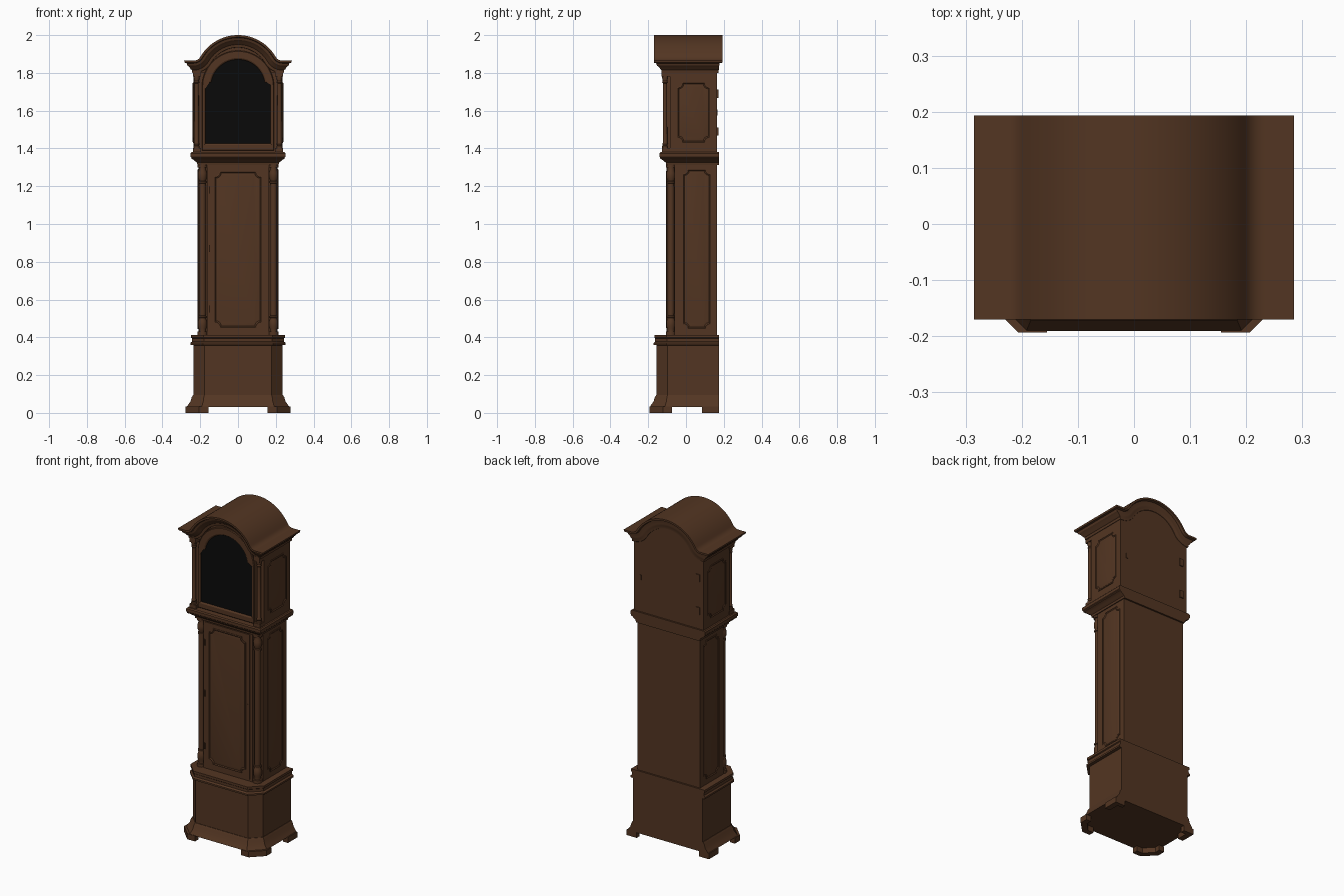
import bpy, bmesh, math
from math import sin, cos, radians, pi

if "Cube" in bpy.data.objects:
    bpy.data.objects.remove(bpy.data.objects["Cube"])


def material(name, rgb):
    m = bpy.data.materials.new(name)
    m.diffuse_color = (*rgb, 1)
    m.use_nodes = True
    m.node_tree.nodes["Principled BSDF"].inputs["Base Color"].default_value = m.diffuse_color
    return m


WOOD = material("dark_wood", (0.086, 0.036, 0.016))
BLACK = material("black_glass", (0.003, 0.003, 0.003))


def finish(name, bm, mat=WOOD):
    bmesh.ops.recalc_face_normals(bm, faces=bm.faces)
    me = bpy.data.meshes.new(name)
    bm.to_mesh(me)
    bm.free()
    ob = bpy.data.objects.new(name, me)
    me.materials.append(mat)
    bpy.context.collection.objects.link(ob)
    return ob


def loft(name, loops, mat=WOOD, caps=(True, True)):
    """Join closed loops of equal length, optionally capping both ends."""
    bm = bmesh.new()
    rings = [[bm.verts.new(p) for p in lp] for lp in loops]
    n = len(rings[0])
    for a, b in zip(rings, rings[1:]):
        for i in range(n):
            j = (i + 1) % n
            bm.faces.new((a[i], a[j], b[j], b[i]))
    if caps[0]:
        bm.faces.new(rings[0])
    if caps[1]:
        bm.faces.new(rings[-1])
    return finish(name, bm, mat)


def box(name, x0, x1, y0, y1, z0, z1, mat=WOOD):
    pts = [(x0, y0), (x1, y0), (x1, y1), (x0, y1)]
    return loft(name, [[(x, y, z) for x, y in pts] for z in (z0, z1)], mat)


def outline(hw, yf, yb, ch, o, z):
    """Plan outline with cut front corners, grown by o on front and sides."""
    hw, yf = hw + o, yf - o
    ch = ch + o * 0.586 if ch else 0
    if not ch:
        return [(-hw, yf, z), (hw, yf, z), (hw, yb, z), (-hw, yb, z)]
    return [(-hw + ch, yf, z), (hw - ch, yf, z), (hw, yf + ch, z),
            (hw, yb, z), (-hw, yb, z), (-hw, yf + ch, z)]


def stack(name, plan, profile):
    return loft(name, [outline(*plan, o, z) for z, o in profile])


def turned(name, x, y, profile, seg=20):
    return loft(name, [[(x + r * cos(2 * pi * i / seg), y + r * sin(2 * pi * i / seg), z)
                        for i in range(seg)] for z, r in profile])


def panel(name, c, hw, z0, z1, n, place):
    """Raised panel with scooped corners; place(u, z, height) maps to 3D."""
    def ring(s, h):
        w, hh, zc = hw - s, (z1 - z0) / 2 - s, (z0 + z1) / 2
        pts = []
        for sx, sz, a0 in ((1, 1, 270), (-1, 1, 0), (-1, -1, 90), (1, -1, 180)):
            for k in range(5):
                a = radians(a0 - 90 * k / 4)
                pts.append(place(c + sx * w + n * cos(a), zc + sz * hh + n * sin(a), h))
        return pts
    loft(name, [ring(0, -0.002), ring(0, 0.003), ring(0.004, 0.005),
                ring(0.009, 0.001), ring(0.016, 0.003)], caps=(False, True))


# Base with cut corners, skirt and top moulding
BASE = (0.235, -0.155, 0.175, 0.058)
stack("base_box", BASE, [(0.08, 0), (0.36, 0)])
stack("base_skirt", BASE, [(0.032, 0.036), (0.045, 0.028), (0.06, 0.017),
                           (0.083, 0.010), (0.094, 0.003), (0.094, 0)])
stack("base_top_moulding", BASE, [(0.358, 0), (0.36, 0.017), (0.37, 0.017), (0.378, 0.008),
                                  (0.394, 0.008), (0.398, 0.013), (0.412, 0.013)])

# Bracket feet
FRONT = [(0.155, -0.193), (0.207, -0.193), (0.277, -0.123), (0.277, -0.075),
         (0.243, -0.075), (0.243, -0.108), (0.194, -0.16), (0.155, -0.16)]
BACK = [(0.277, 0.085), (0.277, 0.175), (0.21, 0.175), (0.21, 0.15), (0.243, 0.15), (0.243, 0.085)]
for s, side in ((-1, "left"), (1, "right")):
    for pts, pos in ((FRONT, "front"), (BACK, "back")):
        loft(f"{pos}_foot_{side}", [[(s * x, y, z) for x, y in pts] for z in (0, 0.034)])

# Trunk with rebated corners, door and panels
T = [(0.165, -0.098), (0.165, -0.06), (0.21, -0.06), (0.21, 0.165)]
T = T + [(-x, y) for x, y in reversed(T)]
loft("trunk", [[(x, y, z) for x, y in T] for z in (0.40, 1.33)])
box("trunk_door", -0.15, 0.15, -0.102, -0.09, 0.425, 1.305)
panel("trunk_door_panel", 0, 0.125, 0.45, 1.28, 0.028, lambda u, z, h: (u, -0.102 - h, z))
for i, z in enumerate((0.55, 0.87, 1.18)):
    turned(f"trunk_hinge_{i}", -0.152, -0.102, [(z - 0.018, 0.005), (z + 0.018, 0.005)], 8)
box("trunk_keyhole_plate", 0.132, 0.142, -0.104, -0.10, 0.84, 0.88)

# Turned profiles for the corner columns
half = [(0.41, 0.026), (0.43, 0.026), (0.432, 0.019), (0.445, 0.019), (0.46, 0.024), (0.485, 0.023),
        (0.502, 0.017), (0.504, 0.022), (0.513, 0.022), (0.515, 0.017)]
trunk_col = half + [(0.53, 0.018), (1.195, 0.018)] + [(1.73 - z, r) for z, r in reversed(half)]
hood_col = [(1.40, 0.016), (1.412, 0.016), (1.416, 0.012), (1.424, 0.015), (1.43, 0.012),
            (1.745, 0.011), (1.75, 0.015), (1.757, 0.012), (1.775, 0.016), (1.782, 0.016)]

# Waist moulding carrying the hood
stack("waist_moulding", (0.235, -0.125, 0.175, 0),
      [(1.312, -0.02), (1.325, -0.018), (1.335, -0.005), (1.342, 0.003), (1.346, 0.012),
       (1.352, 0.012), (1.356, 0.016), (1.374, 0.016), (1.38, 0.010)])

# Hood body
box("hood_body", -0.235, 0.235, -0.085, 0.165, 1.375, 1.81)

# Side parts, both sides alike
for s, side in ((-1, "left"), (1, "right")):
    turned(f"trunk_column_{side}", s * 0.188, -0.08, trunk_col)
    turned(f"hood_column_{side}", s * 0.219, -0.111, hood_col)
    x0, x1 = sorted((s * 0.195, s * 0.237))
    box(f"hood_column_foot_{side}", x0, x1, -0.128, -0.08, 1.375, 1.402)
    box(f"hood_column_cap_{side}", x0, x1, -0.130, -0.08, 1.78, 1.81)
    panel(f"trunk_side_panel_{side}", 0.057, 0.073, 0.445, 1.29, 0.024,
          lambda u, z, h: (s * (0.21 + h), u, z))
    panel(f"hood_side_panel_{side}", 0.04, 0.087, 1.43, 1.75, 0.026,
          lambda u, z, h: (s * (0.235 + h), u, z))


# Arched hood door and its dark glass
def arch(hw, z0, zs, r, o, y, a0):
    pts = [(hw + o, z0 - o), (hw + o, zs + o)]
    for k in range(33):
        a = radians(a0 + (180 - 2 * a0) * k / 32)
        pts.append(((r + o) * cos(a), 1.727 + (r + o) * sin(a)))
    pts += [(-hw - o, zs + o), (-hw - o, z0 - o)]
    return [(x, y, z) for x, z in pts]


def inner(o, y):
    return arch(0.171, 1.426, 1.75, 0.144, o, y, 9.2)


def outer(o, y):
    return arch(0.191, 1.388, 1.70, 0.191, o, y, 0.5)


loft("hood_door_frame", [outer(0, -0.08), outer(0, -0.114), outer(-0.004, -0.118),
                         inner(0.008, -0.118), inner(0.003, -0.115), inner(0, -0.109)],
     caps=(False, True))
loft("hood_glass", [inner(0, -0.108), inner(0, -0.1105)], BLACK)

# Arched roof: an ogee curve with a cornice stepping in under it
R, SR, CZ = 0.23, 0.04, 1.77


def roof_curve(d, xe, y):
    right = [(xe, CZ + (R + SR) * 0.5 - SR - d)]
    for k in range(7):
        a = radians(270 - 60 * k / 6)
        right.append(((R + SR) * cos(radians(30)) + (SR + d) * cos(a),
                      CZ + (R + SR) * 0.5 + (SR + d) * sin(a)))
    for k in range(1, 17):
        a = radians(30 + 60 * k / 16)
        right.append(((R - d) * cos(a), CZ + (R - d) * sin(a)))
    pts = right + [(-x, z) for x, z in reversed(right[:-1])]
    return [(x, y, z) for x, z in pts]


# offset below the top, end x, front y, back y
STEPS = [(0, 0.285, -0.17, 0.193), (0.011, 0.283, -0.17, 0.193), (0.014, 0.272, -0.158, 0.178),
         (0.026, 0.268, -0.154, 0.176), (0.036, 0.256, -0.142, 0.175), (0.046, 0.25, -0.135, 0.175),
         (0.05, 0.244, -0.13, 0.173), (0.065, 0.242, -0.127, 0.172), (0.066, 0.24, -0.105, 0.17)]
bm = bmesh.new()
front = [[bm.verts.new(p) for p in roof_curve(d, xe, yf)] for d, xe, yf, yb in STEPS]
back = [[bm.verts.new(p) for p in roof_curve(d, xe, yb)] for d, xe, yf, yb in STEPS]
seq = front[::-1] + back
for a, b in zip(seq, seq[1:]):
    for i in range(len(a) - 1):
        bm.faces.new((a[i], a[i + 1], b[i + 1], b[i]))
for e in (0, -1):
    for k in range(len(STEPS) - 1):
        bm.faces.new((front[k][e], front[k + 1][e], back[k + 1][e], back[k][e]))
bm.faces.new(front[-1])
bm.faces.new(back[-1])
finish("arched_roof", bm)

# Back hinges and catch of the hood
for i, z in enumerate((1.49, 1.69)):
    box(f"hood_back_hinge_{i}", -0.21, -0.185, 0.16, 0.171, z - 0.022, z + 0.022)
box("hood_back_catch", 0.185, 0.195, 0.16, 0.168, 1.575, 1.605)

# Smooth curved faces, keep sharp edges
bpy.ops.object.select_all(action='DESELECT')
for ob in bpy.context.collection.objects:
    ob.select_set(True)
    bpy.context.view_layer.objects.active = ob
bpy.ops.object.shade_smooth_by_angle(angle=radians(30))
